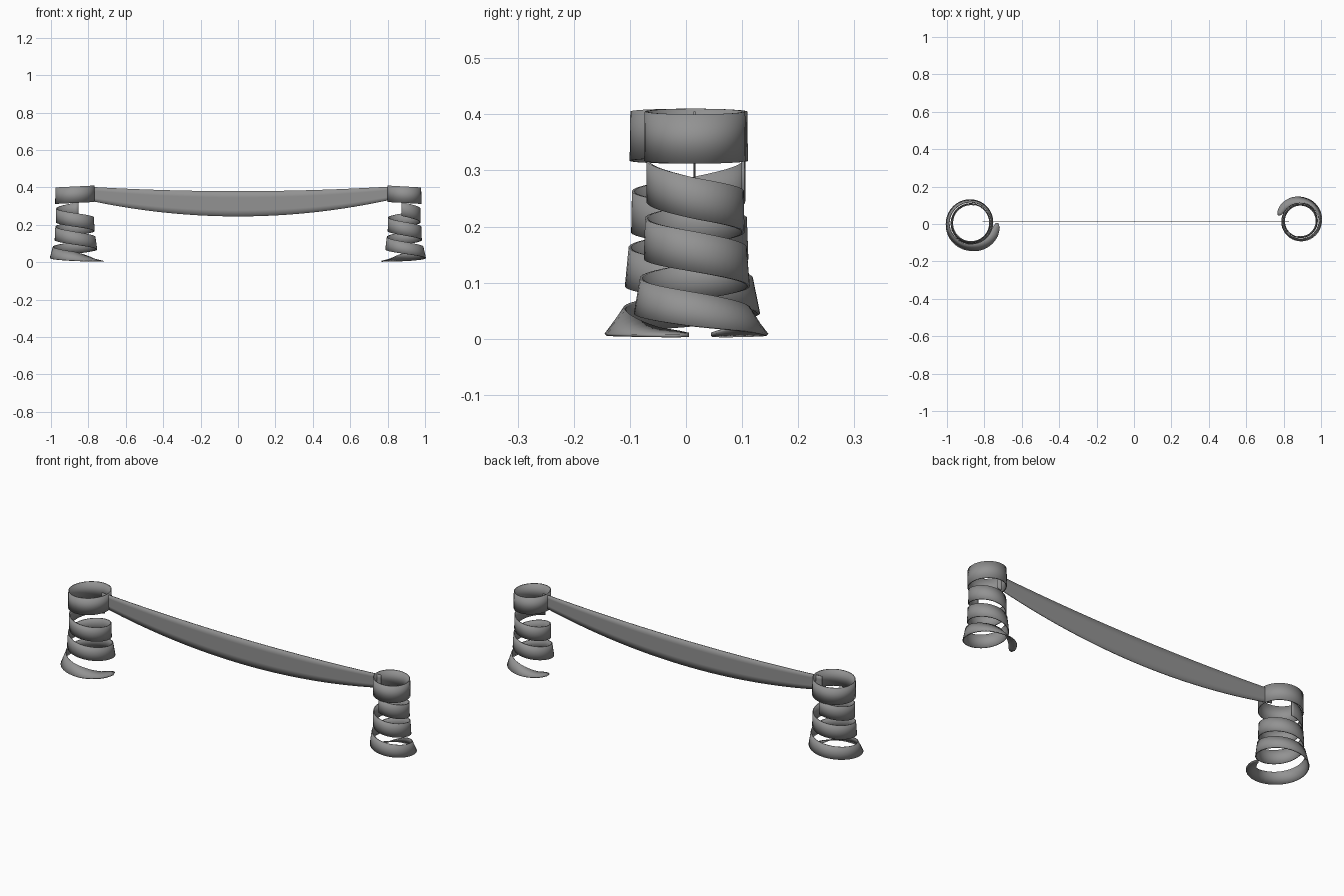
import bpy, bmesh, math

if "Cube" in bpy.data.objects:
    bpy.data.objects.remove(bpy.data.objects["Cube"])

grey = bpy.data.materials.new("grey")
grey.diffuse_color = (0.29, 0.29, 0.29, 1)
grey.use_nodes = True
grey.node_tree.nodes["Principled BSDF"].inputs["Base Color"].default_value = grey.diffuse_color


def lerp(keys, t):
    """Piecewise linear value of (t, value) keys."""
    for (a, u), (b, v) in zip(keys, keys[1:]):
        if t <= b:
            return u + (v - u) * max(0, t - a) / (b - a)
    return keys[-1][1]


def strip(name, rows, thickness, closed=False):
    """Thin band from rows of points, one row per cross-section."""
    bm = bmesh.new()
    grid = [[bm.verts.new(p) for p in row] for row in rows]
    pairs = list(zip(grid, grid[1:]))
    if closed:
        pairs.append((grid[-1], grid[0]))
    for a, b in pairs:
        for i in range(len(a) - 1):
            bm.faces.new((a[i], b[i], b[i + 1], a[i + 1]))
    bmesh.ops.recalc_face_normals(bm, faces=bm.faces)
    mesh = bpy.data.meshes.new(name)
    bm.to_mesh(mesh)
    bm.free()
    ob = bpy.data.objects.new(name, mesh)
    bpy.context.collection.objects.link(ob)
    mesh.materials.append(grey)
    sol = ob.modifiers.new("thickness", 'SOLIDIFY')
    sol.thickness = thickness
    sol.offset = 0
    bpy.ops.object.select_all(action='DESELECT')
    ob.select_set(True)
    bpy.context.view_layer.objects.active = ob
    bpy.ops.object.shade_smooth_by_angle(angle=math.radians(35))
    return ob


# Coil shape by number of turns: height, radius, lean from upright, band width
HEIGHT = [(-.28, .285), (0, .25), (.5, .203), (1, .155), (1.5, .102),
          (2, .052), (2.25, .031), (2.42, .012), (2.5, .007)]
RADIUS = [(-.28, .084), (0, .084), (1, .089), (1.5, .096), (2, .106),
          (2.25, .112), (2.5, .119)]
LEAN = [(-.28, 0), (1, .04), (1.5, .12), (2, .22), (2.25, .55), (2.42, 1.25), (2.5, 1.35)]
WIDTH = [(-.28, .074), (1, .072), (2, .062), (2.25, .055), (2.42, .042),
         (2.48, .03), (2.5, .012)]


def coil(side, cx, cy, scale, turn, end):
    def at(ang, r, z):
        a = ang + turn
        return (cx + scale * r * math.cos(a), cy + scale * r * math.sin(a), z)

    # Slightly tilted top ring
    rows = []
    for i in range(40):
        a = math.tau * i / 40
        z = .361 - .005 * math.cos(a)
        rows.append([at(a, .088, z - .044), at(a, .087, z + .044)])
    strip(side + "_top_ring", rows, .005, closed=True)

    # Spiral band leaving the ring and flattening into a tail
    rows = []
    n = 112
    for i in range(n + 1):
        s = -.28 + 2.78 * i / n
        ang = math.tau * (s if s < 2 else 2 + (s - 2) * (end - 2) / .5)
        r, z = lerp(RADIUS, s), lerp(HEIGHT, s)
        lean, w = lerp(LEAN, s), lerp(WIDTH, s) / 2
        dr, dz = w * math.sin(lean), w * math.cos(lean)
        z = max(z, dz + .003)
        rows.append([at(ang, r + dr * k, z - dz * k) for k in (1, 0, -1)])
    strip(side + "_spiral_band", rows, .005)


coil("left", -.872, .005, 1.17, math.pi, 2.5)
coil("right", .89, .016, 1.0, 0, 2.46)

# Sagging ribbon hung between the two rings
rows = []
for i in range(41):
    x = -.81 + 1.64 * i / 40
    q = min(1, (x / .82) ** 2)
    top = .38 + .025 * q
    bottom = .245 + .09 * q
    rows.append([(x, .015, bottom + (top - bottom) * k / 4) for k in range(5)])
strip("hanging_ribbon", rows, .004)
